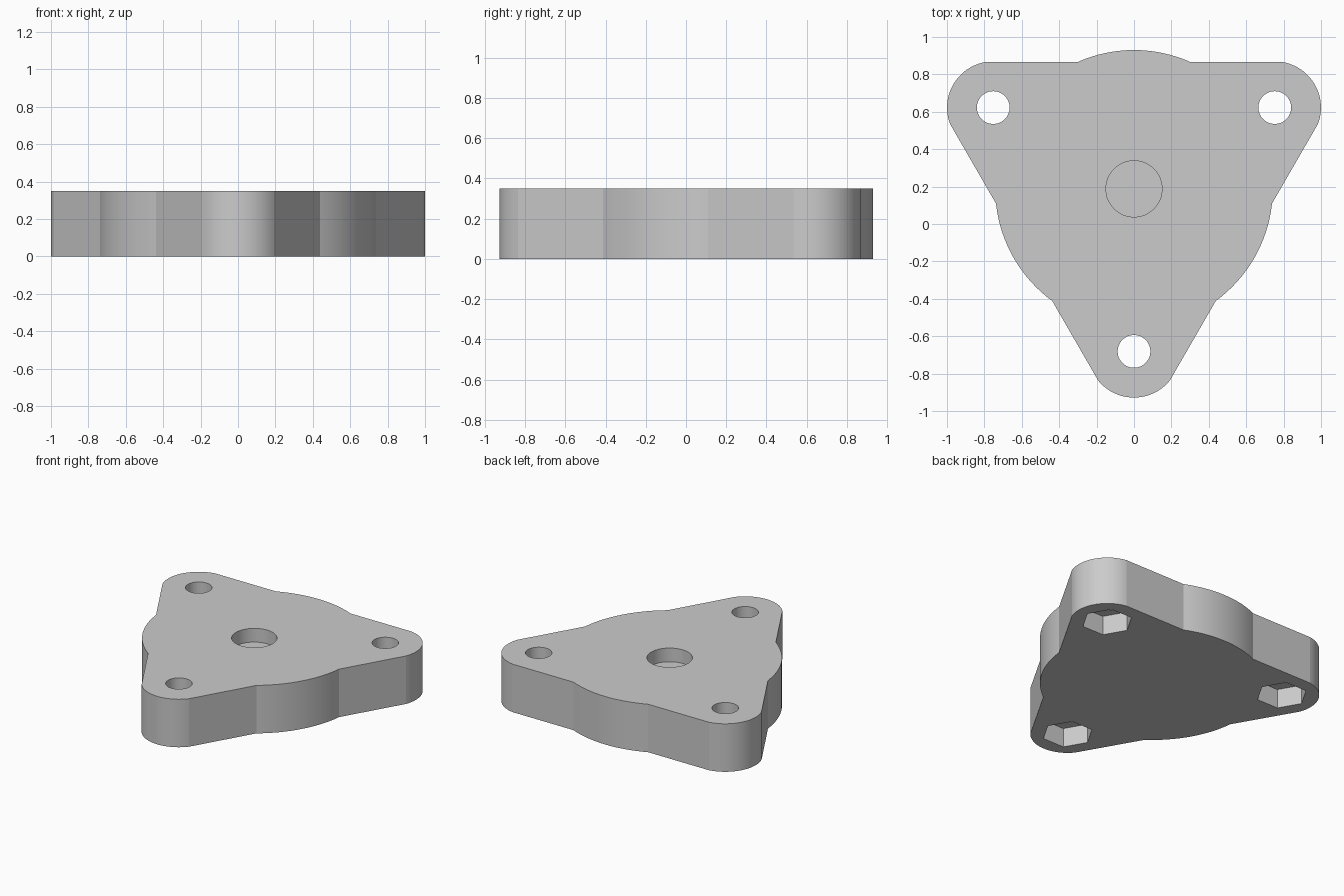
import bpy
import bmesh
from math import sin, cos, radians

cube = bpy.data.objects.get("Cube")
if cube:
    bpy.data.objects.remove(cube, do_unlink=True)

HEIGHT = 0.35
CENTRE_Y = 0.188       # axis of the three-fold symmetry
DISC_R = 0.742
LOBE_R = 0.247
LOBE_DIST = 0.869
BORE_R = 0.0875
LOBE_ANGLES = (30, 150, 270)

grey = bpy.data.materials.new("plain_grey")
grey.use_nodes = True
grey.diffuse_color = (0.6, 0.6, 0.6, 1)
grey.node_tree.nodes["Principled BSDF"].inputs["Base Color"].default_value = (0.6, 0.6, 0.6, 1)


def arc(cx, cy, r, mid, half, steps):
    """Points on an arc centred on the angle mid, in degrees."""
    angles = [radians(mid - half + 2 * half * i / steps) for i in range(steps + 1)]
    return [(cx + r * cos(a), cy + r * sin(a)) for a in angles]


def prism(name, points, z0, z1):
    """Closed outline extruded from z0 to z1."""
    bm = bmesh.new()
    face = bm.faces.new([bm.verts.new((x, y, z0)) for x, y in points])
    top = bmesh.ops.extrude_face_region(bm, geom=[face])["geom"]
    verts = [v for v in top if isinstance(v, bmesh.types.BMVert)]
    bmesh.ops.translate(bm, verts=verts, vec=(0, 0, z1 - z0))
    bmesh.ops.recalc_face_normals(bm, faces=bm.faces)
    mesh = bpy.data.meshes.new(name)
    bm.to_mesh(mesh)
    bm.free()
    mesh.materials.append(grey)
    obj = bpy.data.objects.new(name, mesh)
    bpy.context.collection.objects.link(obj)
    return obj


def polygon(cx, cy, r, sides):
    return arc(cx, cy, r, 180, 180, sides)[:-1]


def cut(body, cutter):
    """Subtract the cutter and discard it."""
    cutter.hide_render = True
    mod = body.modifiers.new("cut", 'BOOLEAN')
    mod.operation = 'DIFFERENCE'
    mod.solver = 'EXACT'
    mod.object = cutter
    bpy.context.view_layer.objects.active = body
    bpy.ops.object.modifier_apply(modifier=mod.name)
    bpy.data.objects.remove(cutter, do_unlink=True)


# Plate outline: rounded lobes alternating with bulges of the central disc
outline, lobes = [], []
for angle in LOBE_ANGLES:
    x = LOBE_DIST * cos(radians(angle))
    y = CENTRE_Y + LOBE_DIST * sin(radians(angle))
    lobes.append((x, y))
    outline += arc(x, y, LOBE_R, angle, 51, 24)
    outline += arc(0, CENTRE_Y, DISC_R, angle + 60, 23.9, 16)
plate = prism("mounting_plate", outline, 0, HEIGHT)

# Through bolt holes with hexagonal nut pockets underneath
for x, y in lobes:
    cut(plate, prism("bolt_hole_cutter", polygon(x, y, BORE_R, 64), -0.1, HEIGHT + 0.1))
    cut(plate, prism("nut_pocket_cutter", polygon(x, y, 0.17, 6), -0.1, 0.14))

# Shallow round recess in the top
cut(plate, prism("recess_cutter", polygon(0, CENTRE_Y, 0.15, 64), HEIGHT - 0.1, HEIGHT + 0.1))

# Smooth the curved walls and keep the corners crisp
bpy.ops.object.select_all(action='DESELECT')
plate.select_set(True)
bpy.context.view_layer.objects.active = plate
bpy.ops.object.shade_smooth_by_angle(angle=radians(7))
